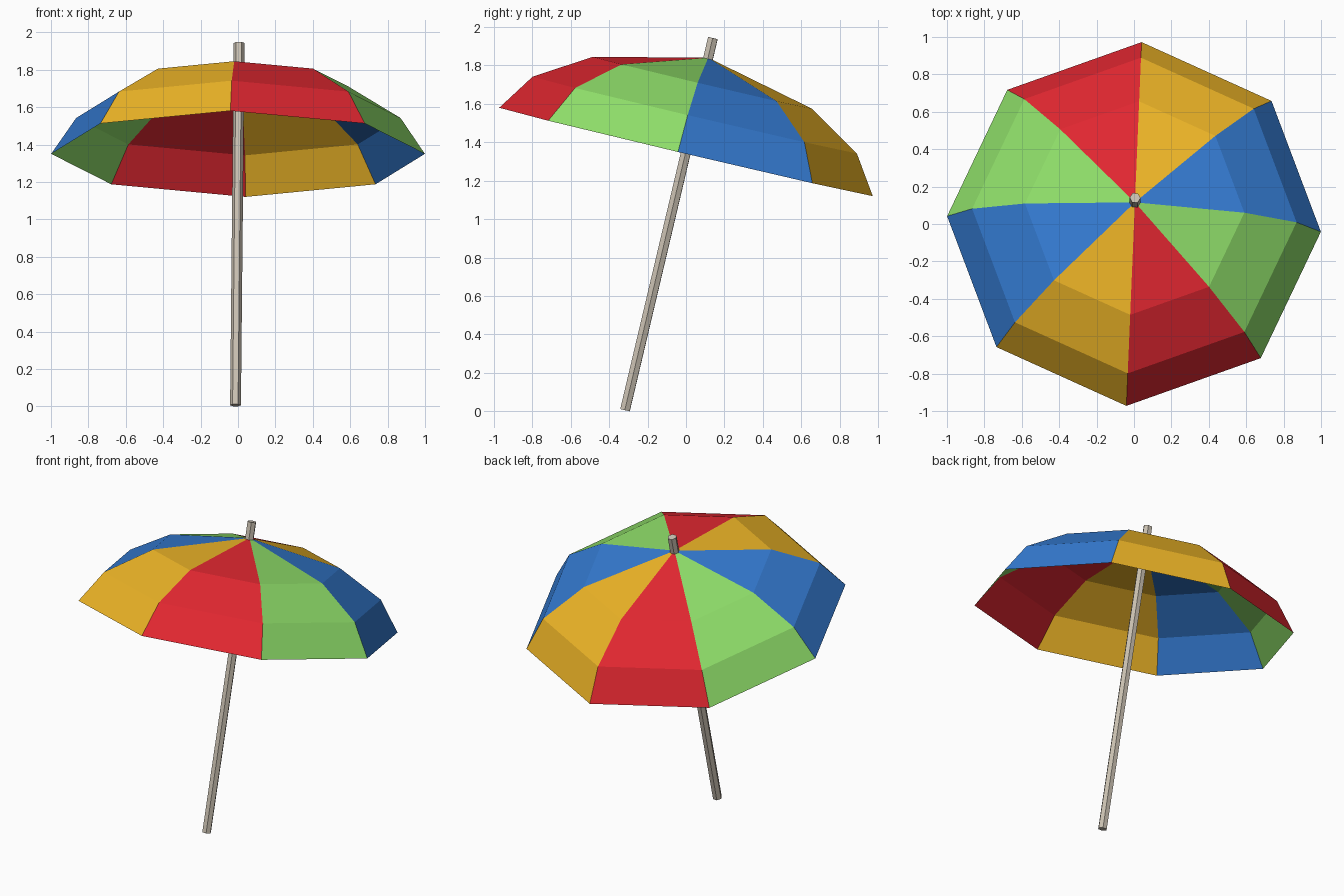
import bpy, bmesh
from math import radians, cos, sin, pi
from mathutils import Matrix

if "Cube" in bpy.data.objects:
    bpy.data.objects.remove(bpy.data.objects["Cube"])

SIDES = 8
RIM_Z = 1.35
# lean of the whole parasol about the rim centre
LEAN = (Matrix.Translation((0, 0, RIM_Z)) @ Matrix.Rotation(radians(-2.4), 4, 'Z')
        @ Matrix.Rotation(radians(-13.3), 4, 'X'))


def material(name, rgb):
    m = bpy.data.materials.new(name)
    m.diffuse_color = (*rgb, 1)
    m.use_nodes = True
    m.node_tree.nodes["Principled BSDF"].inputs["Base Color"].default_value = m.diffuse_color
    return m


def make_object(name, bm, mats):
    mesh = bpy.data.meshes.new(name)
    bm.to_mesh(mesh)
    bm.free()
    for m in mats:
        mesh.materials.append(m)
    obj = bpy.data.objects.new(name, mesh)
    bpy.context.collection.objects.link(obj)
    obj.matrix_world = LEAN
    return obj


cloth = [material("blue_cloth", (0.035, 0.20, 0.65)),
         material("yellow_cloth", (0.85, 0.46, 0.02)),
         material("red_cloth", (0.75, 0.02, 0.03)),
         material("green_cloth", (0.27, 0.72, 0.14))]
wood = material("pole_wood", (0.60, 0.54, 0.45))

# Canopy: eight coloured gores, thin single sheet
profile = [(1.0, 0.0), (0.868, 0.197), (0.587, 0.370)]  # radius, height
bm = bmesh.new()
rings = [[bm.verts.new((r * cos(2 * pi * i / SIDES), r * sin(2 * pi * i / SIDES), h))
          for i in range(SIDES)] for r, h in profile]
apex = bm.verts.new((0, 0, 0.504))
for i in range(SIDES):
    j = (i + 1) % SIDES
    gore = [bm.faces.new((lo[i], lo[j], hi[j], hi[i])) for lo, hi in zip(rings, rings[1:])]
    gore.append(bm.faces.new((rings[-1][i], rings[-1][j], apex)))
    for f in gore:
        f.material_index = i % 4
make_object("canopy", bm, cloth)

# Pole: six-sided shaft poking through the top
BOTTOM, TOP = -1.381, 0.609
bm = bmesh.new()
bmesh.ops.create_cone(bm, cap_ends=True, segments=6, radius1=0.029, radius2=0.029,
                      depth=TOP - BOTTOM,
                      matrix=Matrix.Translation((0, 0, (TOP + BOTTOM) / 2))
                      @ Matrix.Rotation(radians(30), 4, 'Z'))
# turn the shaft so that two corners point sideways
corner = max(bm.verts, key=lambda v: v.co.x)
if abs(corner.co.y) > 0.005:
    bmesh.ops.rotate(bm, verts=bm.verts, matrix=Matrix.Rotation(radians(30), 3, 'Z'))
make_object("pole", bm, [wood])
